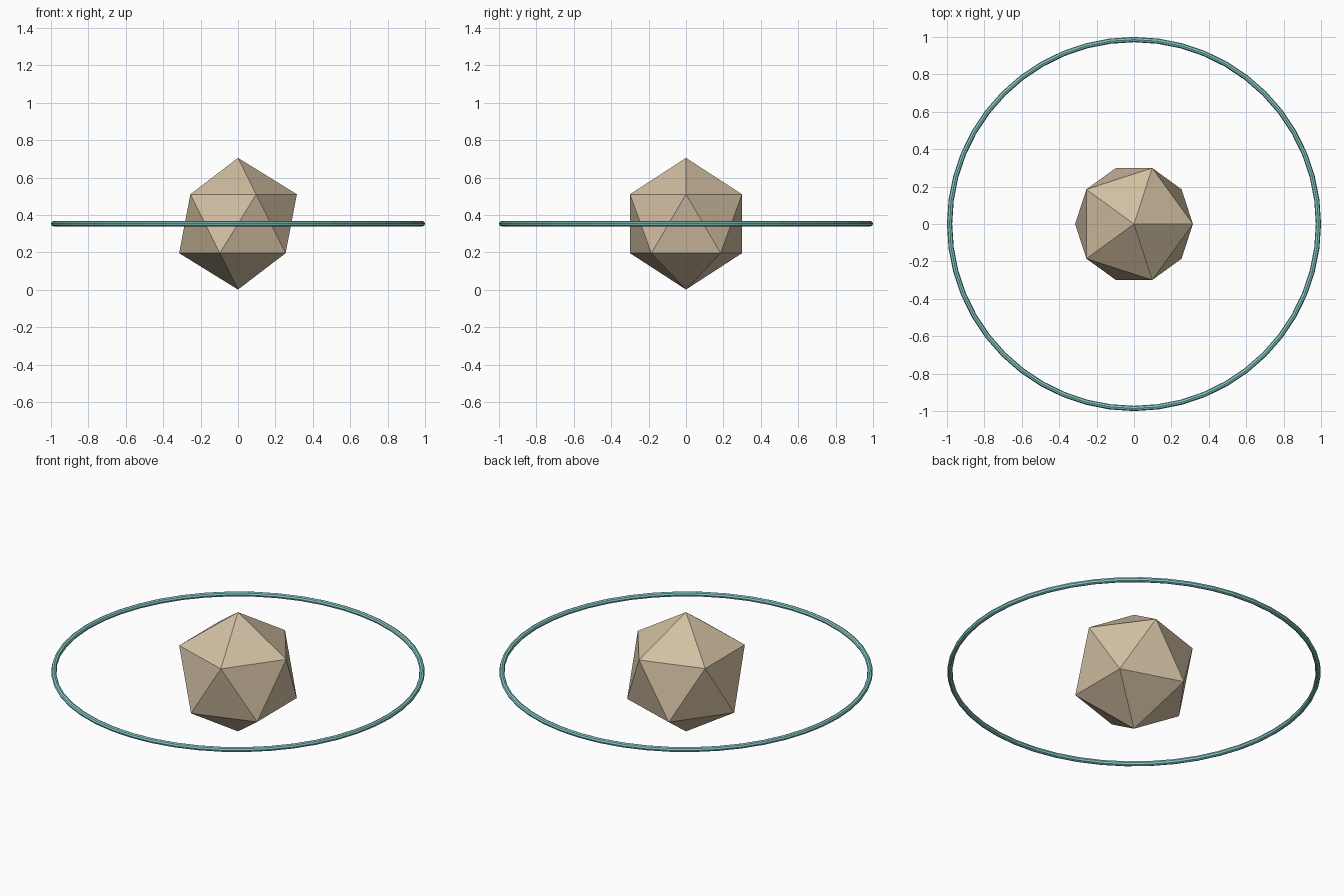
import bpy

if "Cube" in bpy.data.objects:
    bpy.data.objects.remove(bpy.data.objects["Cube"])

CENTRE_Z = 0.353


def paint(obj, name, colour):
    mat = bpy.data.materials.new(name)
    mat.diffuse_color = colour
    mat.use_nodes = True
    mat.node_tree.nodes["Principled BSDF"].inputs["Base Color"].default_value = mat.diffuse_color
    obj.data.materials.append(mat)


# Faceted 20-sided core, one point up and one point down
bpy.ops.mesh.primitive_ico_sphere_add(subdivisions=1, radius=0.352, location=(0, 0, CENTRE_Z))
core = bpy.context.object
core.name = "faceted_core"
paint(core, "tan", (0.64, 0.52, 0.36, 1))

# Thin level ring around the core
bpy.ops.mesh.primitive_torus_add(major_radius=0.986, minor_radius=0.014,
                                 major_segments=48, minor_segments=8,
                                 location=(0, 0, CENTRE_Z))
ring = bpy.context.object
ring.name = "orbit_ring"
paint(ring, "teal", (0.25, 0.62, 0.60, 1))
